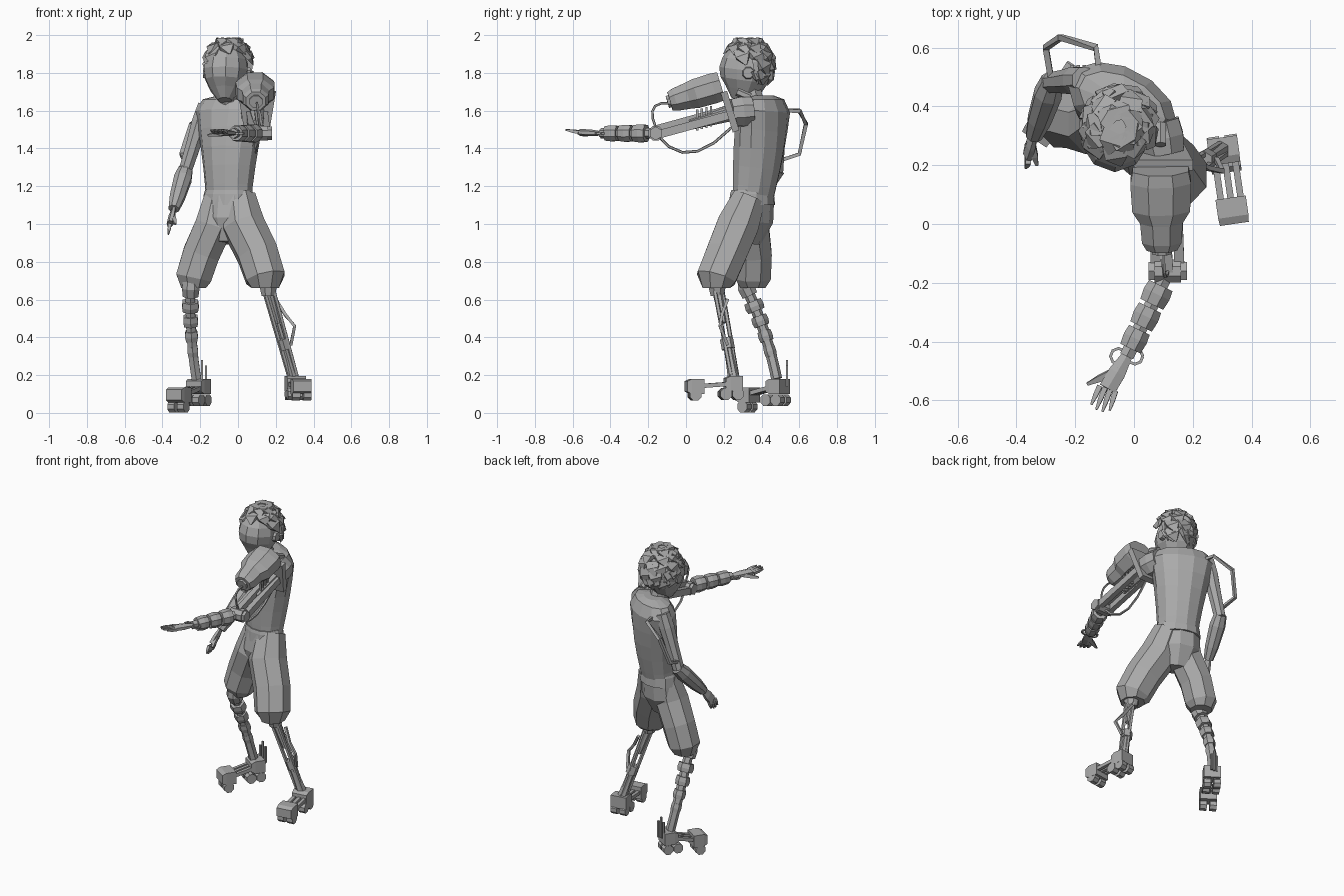
import bpy, bmesh, math, random
from mathutils import Vector

random.seed(4)
old = bpy.data.objects.get("Cube")
if old:
    bpy.data.objects.remove(old, do_unlink=True)

grey = bpy.data.materials.new("mid_grey")
grey.use_nodes = True
grey.diffuse_color = (.4, .4, .4, 1)
grey.node_tree.nodes["Principled BSDF"].inputs["Base Color"].default_value = grey.diffuse_color

X, Y, Z = Vector((1, 0, 0)), Vector((0, 1, 0)), Vector((0, 0, 1))
BARREL = (.92, 1, .9)


def point(x, y, z):
    return Vector((x, y, z))


def along(start, end, *steps):
    return [start.lerp(end, step) for step in steps]


def arc(start, middle, end, count=6):
    """Points on a smooth bend that is pulled toward the middle point."""
    steps = [i / (count - 1) for i in range(count)]
    return [start.lerp(middle, t).lerp(middle.lerp(end, t), t) for t in steps]


def limb(name, path, wide, deep=None, sides=6, across=X, profile=None, deep_profile=None):
    """Loft flat-sided rings along a path; profiles scale each ring."""
    deep = deep or wide
    profile = profile or [1] * len(path)
    deep_profile = deep_profile or profile
    corner = math.sqrt(2) if sides == 4 else 1
    mesh = bmesh.new()
    rings = []
    for i, centre in enumerate(path):
        ahead, behind = path[min(i + 1, len(path) - 1)], path[max(i - 1, 0)]
        tangent = (ahead - behind).normalized()
        if abs(across.dot(tangent)) > .95:
            across = Y if abs(tangent.y) < .8 else Z
        u = (across - tangent * across.dot(tangent)).normalized()
        u, v = u * corner, tangent.cross(u) * corner
        angles = [math.tau * (k + .5) / sides for k in range(sides)]
        rings.append([mesh.verts.new(centre + u * (wide * profile[i] * math.cos(a))
                                     + v * (deep * deep_profile[i] * math.sin(a))) for a in angles])
    for low, high in zip(rings, rings[1:]):
        for k in range(sides):
            after = (k + 1) % sides
            mesh.faces.new((low[k], low[after], high[after], high[k]))
    mesh.faces.new(rings[0])
    mesh.faces.new(rings[-1])
    bmesh.ops.recalc_face_normals(mesh, faces=mesh.faces)
    data = bpy.data.meshes.new(name)
    mesh.to_mesh(data)
    mesh.free()
    data.materials.append(grey)
    bpy.context.collection.objects.link(bpy.data.objects.new(name, data))


# Torso, neck and belt, turned toward the model's right
turned = point(.88, -.47, 0)
waist, chest = point(-.05, .35, 1.1), point(-.04, .41, 1.6)
steps = [i / 5 for i in range(6)]
limb("torso", along(waist, chest, *steps) + [chest + Z * .06, chest + Z * .08], 1, sides=12, across=turned,
     profile=[.125 + .075 * t ** 1.5 for t in steps] + [.16, .07],
     deep_profile=[.1 + .03 * math.sin(t * 2.4) for t in steps] + [.09, .05])
limb("neck", [chest - Y * .04, point(-.06, .33, 1.76)], .058, sides=8)
limb("belt", [waist, waist + Z * .06, waist + Z * .08], .145, .118, 12, turned, (1, .95, .9))

# Shorts: a seat and two wide legs with tucked hems
limb("shorts_seat", along(waist + Z * .04, point(-.06, .32, .9), 0, .5, 1), .15, .12, 10, turned, (.92, 1, .6))


def shorts_leg(side, hip, hem, width, inward):
    path = along(hip, hem, 0, .35, .7, 1) + [hem - Z * .055]
    path[1] += inward
    limb("shorts_" + side + "_leg", path, width, sides=8, profile=(.85, 1.08, 1.05, 1.02, .7))


shorts_leg("left", point(.005, .335, 1.14), point(.145, .16, .715), .11, X * -.025)
shorts_leg("right", point(-.1, .36, 1.14), point(-.235, .355, .715), .1, X * .02 - Y * .02)

# Egg-shaped head with ear discs
steps = [i / 6 for i in range(7)]
egg = [math.sin(math.pi * (.1 + .8 * t)) for t in steps]
limb("head", [point(-.07 + .01 * t, .28 + .05 * math.sqrt(t), 1.655 + .325 * t) for t in steps],
     .122, .14, 10, profile=egg)
skull = point(-.05, .33, 1.84)
for side, sign in (("left", X), ("right", -X)):
    ear = skull - Z * .04 - X * .01
    limb(side + "_ear_disc", [ear + sign * .1, ear + sign * .125], .036, sides=8, profile=(1, .8))

# Tousled hair clumps swept away from the crown, leaving face and cheeks bare
for row in range(5):
    tilt = .2 + .38 * row
    count = 4 + round(8 * math.sin(tilt))
    for k in range(count):
        around = math.tau * (k + random.uniform(.1, .9)) / count
        if math.sin(around) < (-2, -2, -.6, .1, .3)[row]:
            continue
        path = []
        for bend, lift in ((0, .9), (.28, 1.01), (.6, random.uniform(1, 1.1))):
            down, swirl = tilt + bend, around + bend / 2
            path.append(skull + X * (.122 * lift * math.sin(down) * math.cos(swirl))
                        + Y * (.132 * lift * math.sin(down) * math.sin(swirl))
                        + Z * (.148 * lift * math.cos(down)))
        limb("hair_clump", path, .042, .014, 4, Z.cross(path[1] - skull).normalized(), (1, .9, .1))
limb("hair_side_lock", arc(skull + point(.1, .03, .06), skull + point(.13, .04, 0), skull + point(.1, .05, -.1), 4),
     .014, sides=4, profile=(1, 1, .8, .2))


# Hands: a flat palm, four fingers and a thumb
def hand(side, wrist, knuckles, tip, spread, thumb):
    limb(side + "_palm", along(wrist, knuckles, 0, .5, 1), .034, .018, 6, spread, (.65, 1, 1))
    reach = tip - knuckles
    for i in range(4):
        fan = i / 3 - .5
        base = knuckles + spread * fan * .056
        end = base + reach * (1 - abs(fan) * .4) + spread * fan * .01
        limb(side + "_finger", along(base, end, 0, .5, 1), .009, sides=4, profile=(1, .9, .4))
    limb(side + "_thumb", along(wrist.lerp(knuckles, .4), thumb, 0, .6, 1), .012, sides=4, profile=(1, .9, .4))


# Natural right arm with a hoop behind the elbow
shoulder, elbow, wrist = point(-.2, .49, 1.6), point(-.28, .48, 1.28), point(-.34, .3, 1.08)
limb("right_upper_arm", along(shoulder + point(.03, 0, .03), elbow, 0, .25, .6, 1), .05, sides=8, profile=(.9, 1, .85, .75))
limb("right_forearm", along(elbow, wrist, -.05, .2, .7, 1), .05, sides=8, profile=(.8, 1, .85, .6))
hand("right", wrist, point(-.36, .24, 1), point(-.37, .22, .94), Y, point(-.33, .2, 1))
limb("right_arm_hoop", [point(-.12, .53, 1.6), point(-.13, .6, 1.6), point(-.25, .635, 1.53),
                        point(-.3, .6, 1.37), elbow + Z * .05], .01, sides=4)

# Mechanical left shoulder and upper arm
shoulder, elbow, wrist = point(.1, .24, 1.59), point(.115, -.16, 1.48), point(-.025, -.45, 1.48)
limb("left_shoulder", along(point(.08, .35, 1.6), shoulder, 0, .5, 1), .085, sides=8, profile=BARREL)
limb("shoulder_plate", [point(.1, .2, 1.7), point(.1, .265, 1.49)], .1, .018, 4, profile=(1, .65), deep_profile=(1, 1))
limb("shoulder_pipe", [point(.09, .27, 1.7), point(.09, .34, 1.67)], .022)
for offset in (X * .04, X * -.04, Z * .03):
    limb("upper_arm_beam", [shoulder + offset - Z * .01, elbow + offset - Z * .01], .017, .022, 4)
limb("upper_arm_core", along(shoulder, elbow, 0, .55), .045, profile=(1, .7))
for base in along(shoulder, elbow, .27, .33, .39, .45):
    limb("arm_pin", [base + X * .02 - Z * .045, base + X * .02 + Z * .065], .006, sides=4)
limb("elbow_hub", [elbow - X * .045, elbow + X * .045], .042, sides=8)
for sign in (X, -X):
    limb("elbow_disc", [elbow + sign * .045, elbow + sign * .065], .036)
limb("lower_cable", arc(shoulder - Z * .08, point(.08, 0, 1.26), elbow), .008, sides=5)
limb("upper_cable", arc(elbow + Z * .03, point(.1, -.22, 1.65), point(.1, -.09, 1.64)), .007, sides=5)

# Cannon housing above the upper arm
breech, muzzle = point(.09, .185, 1.73), point(.095, -.085, 1.65)
limb("cannon_housing", along(breech, muzzle, 0, .15, .5, .65, .9, 1), .112, .087, 8,
     profile=(.92, 1, .95, .7, .65, .5), deep_profile=(.95, 1, .97, .87, .75, .62))
limb("cannon_muzzle", along(breech, muzzle, .9, 1.05), .036, sides=8)

# Segmented left forearm, wrist loops and hand
limb("forearm_core", [elbow, wrist], .028)
for i in range(3):
    start = .17 + .26 * i
    limb("forearm_segment", along(elbow, wrist, start, start + .1, start + .22), .052 - .003 * i, sides=8, profile=BARREL)
for sign in (X, -X):
    centre = wrist + sign * .028
    turns = [math.tau * i / 8 for i in range(9)]
    limb("wrist_loop", [centre + (X * math.cos(a) + Y * math.sin(a)) * .027 for a in turns], .005, sides=4, across=Z)
hand("left", wrist, point(-.09, -.56, 1.485), point(-.12, -.64, 1.5), point(.95, -.3, 0), point(-.16, -.545, 1.47))

# Strutted left shin
knee, ankle = point(.16, .165, .66), point(.29, .25, .2)
limb("left_knee", [knee + Z * .06, knee, knee - Z * .04], .05, sides=8, profile=(1, .95, .75))
for offset in (X * .025 - Y * .015, X * -.025 - Y * .015, Y * .025):
    limb("left_shin_rod", [knee + offset, ankle + offset * .8], .012, sides=5)
limb("left_shin_core", along(knee, ankle, 0, .4), .03, profile=(1, .6))
limb("left_shin_joint", along(knee, ankle, .58, .7), .035)
limb("left_ankle", along(knee, ankle, .7, .85, 1.05), .032, profile=(.75, .8, 1))
limb("left_shin_hoop", [point(.2, .22, .6), point(.25, .19, .52), point(.3, .18, .46), point(.28, .22, .36)], .008, sides=4)

# Segmented right shin
shin = arc(point(-.25, .32, .66), point(-.26, .43, .43), point(-.22, .48, .18), 13)
limb("right_shin_core", shin, .029)
limb("right_knee", [shin[0] + Z * .05, shin[0], shin[1]], .05, sides=8, profile=BARREL)
for i in range(2, 9, 2):
    limb("right_shin_segment", along(shin[i], shin[i + 1], -.2, .5, 1.1), .057 - .003 * i, profile=BARREL)


# Wheeled feet: heel block, three rods, toe block and paired wheels
def foot(side, heel, toe, heel_drop, toe_drop):
    forward = toe - heel
    forward.z = 0
    forward.normalize()
    across = Z.cross(forward)
    for part, centre in (("_heel_block", heel), ("_toe_block", toe)):
        limb(side + part, [centre - forward * .045, centre + forward * .02, centre + forward * .045],
             .052, .04, 4, across, (1, 1, .95), (1, 1, .7))
    for k in (-1, 0, 1):
        shift = across * k * .034
        limb(side + "_foot_rod", [heel + shift, toe + shift], .011, sides=4, across=across)
    for axle, drop in ((heel - forward * .02, heel_drop), (heel + forward * .045, heel_drop), (toe, toe_drop)):
        for k in (-1, 1):
            hub = axle + across * k * .03 - Z * drop
            limb(side + "_wheel", [hub - across * .021, hub + across * .021], .033, sides=8)


foot("left", point(.305, .25, .155), point(.335, .045, .14), .055, .045)
foot("right", point(-.21, .485, .14), point(-.315, .325, .095), .072, .062)
for k in (-1, 0, 1):
    base = point(-.19 + .02 * k, .535, .14)
    limb("right_heel_fin", [base, base + Z * (.14 - .03 * abs(k))], .006, sides=4)
